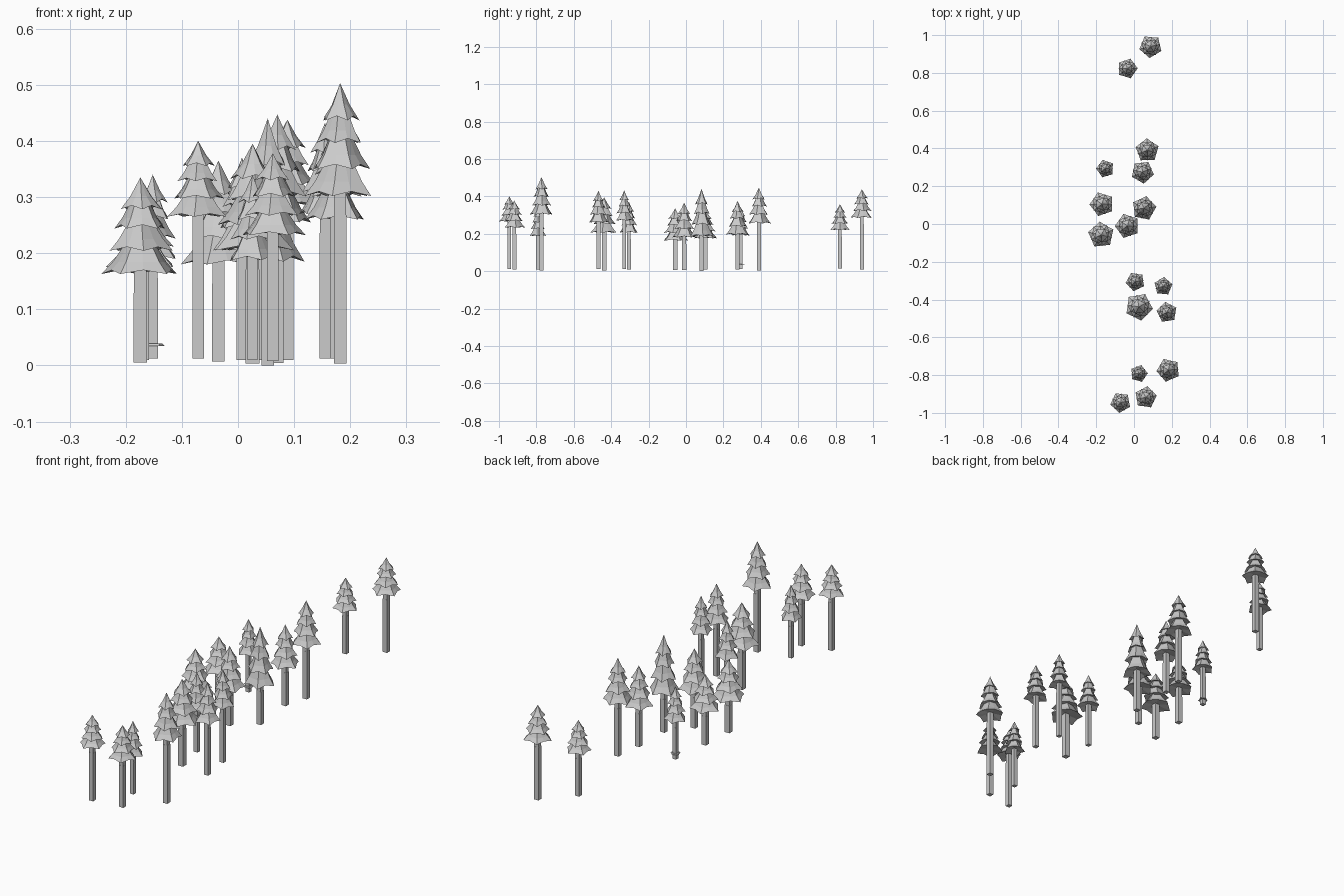
import bpy, bmesh, math, random
from mathutils import Matrix

if "Cube" in bpy.data.objects:
    bpy.data.objects.remove(bpy.data.objects["Cube"])

random.seed(4)
gray = bpy.data.materials.new("light gray")
gray.diffuse_color = (0.6, 0.6, 0.6, 1)
gray.use_nodes = True
gray.node_tree.nodes["Principled BSDF"].inputs["Base Color"].default_value = gray.diffuse_color


def finish(name, bm):
    """Turn a bmesh into a flat shaded object."""
    bmesh.ops.recalc_face_normals(bm, faces=bm.faces)
    mesh = bpy.data.meshes.new(name)
    bm.to_mesh(mesh)
    bm.free()
    mesh.materials.append(gray)
    obj = bpy.data.objects.new(name, mesh)
    bpy.context.collection.objects.link(obj)
    return obj


def star_ring(bm, x, y, z, r, turn, notch, lift):
    """Five corners with raised, pulled in points between them."""
    ring = []
    for k in range(10):
        a = turn + k * math.pi / 5
        rr, zz = (r, z) if k % 2 == 0 else (r * notch, z + lift)
        ring.append(bm.verts.new((x + rr * math.cos(a), y + rr * math.sin(a), zz)))
    return ring


def bridge(bm, a, b):
    n = len(a)
    for k in range(n):
        bm.faces.new((a[k], a[(k + 1) % n], b[(k + 1) % n], b[k]))


def fan(bm, ring, co):
    tip = bm.verts.new(co)
    for k in range(len(ring)):
        bm.faces.new((ring[k], ring[(k + 1) % len(ring)], tip))


def box(bm, x, y, z0, z1, w):
    m = Matrix.Translation((x, y, (z0 + z1) / 2)) @ Matrix.Diagonal((w, w, z1 - z0, 1))
    bmesh.ops.create_cube(bm, size=1, matrix=m)


# Tier bottoms (fraction of crown height from the tip) and radii
TIERS = [(0.33, 0.54), (0.53, 0.67), (0.76, 0.84), (1.0, 1.0)]


def crown(x, y, skirt, top, r, turn):
    bm = bmesh.new()
    h = top - skirt
    prev_f, prev_r = 0.0, 0.0
    for i, (f, s) in enumerate(TIERS):
        t = turn + i * 0.63
        zb, rb = top - f * h, r * s
        zt, rt = top - max(prev_f - 0.06, 0) * h, prev_r * 0.5
        low = star_ring(bm, x, y, zb, rb, t, 0.79, h * 0.04)
        mid = star_ring(bm, x, y, zb + (zt - zb) * 0.42, rt + (rb - rt) * 0.5, t, 0.84, 0)
        bridge(bm, low, mid)
        if i:
            high = star_ring(bm, x, y, zt, rt, t, 0.84, 0)
            bridge(bm, mid, high)
            bm.faces.new(high)
        else:
            fan(bm, mid, (x, y, top))
        # Hollowed underside
        fan(bm, low, (x, y, zb + h * 0.08))
        prev_f, prev_r = f, rb
    return finish("crown", bm)


def trunk(x, y, base, skirt, r):
    bm = bmesh.new()
    w = 0.008 + 0.22 * r
    ledge = skirt - 0.034
    box(bm, x, y, base, ledge, w)
    box(bm, x, y, ledge, skirt + 0.03, w * 0.95)
    return finish("trunk", bm)


# x, y, trunk base, skirt height, tip height, crown radius
TREES = [
    (0.088, 0.94, 0.010, 0.285, 0.438, 0.062),
    (-0.035, 0.823, 0.015, 0.220, 0.358, 0.055),
    (-0.152, 0.293, 0.012, 0.190, 0.340, 0.049),
    (0.070, 0.390, 0.004, 0.255, 0.447, 0.064),
    (0.045, 0.275, 0.010, 0.195, 0.375, 0.062),
    (-0.170, 0.105, 0.010, 0.175, 0.328, 0.066),
    (0.053, 0.083, 0.000, 0.185, 0.440, 0.066),
    (-0.035, -0.010, 0.007, 0.180, 0.365, 0.067),
    (-0.174, -0.058, 0.005, 0.163, 0.335, 0.071),
    (0.007, -0.305, 0.010, 0.205, 0.370, 0.052),
    (0.155, -0.330, 0.012, 0.270, 0.432, 0.050),
    (0.026, -0.438, 0.003, 0.205, 0.395, 0.075),
    (0.174, -0.468, 0.012, 0.260, 0.430, 0.056),
    (0.026, -0.792, 0.010, 0.188, 0.340, 0.047),
    (0.182, -0.773, 0.003, 0.302, 0.503, 0.064),
    (0.062, -0.918, 0.008, 0.232, 0.378, 0.060),
    (-0.071, -0.945, 0.012, 0.265, 0.400, 0.056),
]

for x, y, base, skirt, top, r in TREES:
    crown(x, y, skirt, top, r, random.uniform(0, math.tau))
    trunk(x, y, base, skirt, r)

# Thin plate around one trunk near the ground
bm = bmesh.new()
bmesh.ops.create_cone(bm, cap_ends=True, segments=5, radius1=0.022, radius2=0.018,
                      depth=0.004, matrix=Matrix.Translation((-0.152, 0.293, 0.037)))
finish("trunk_collar", bm)
